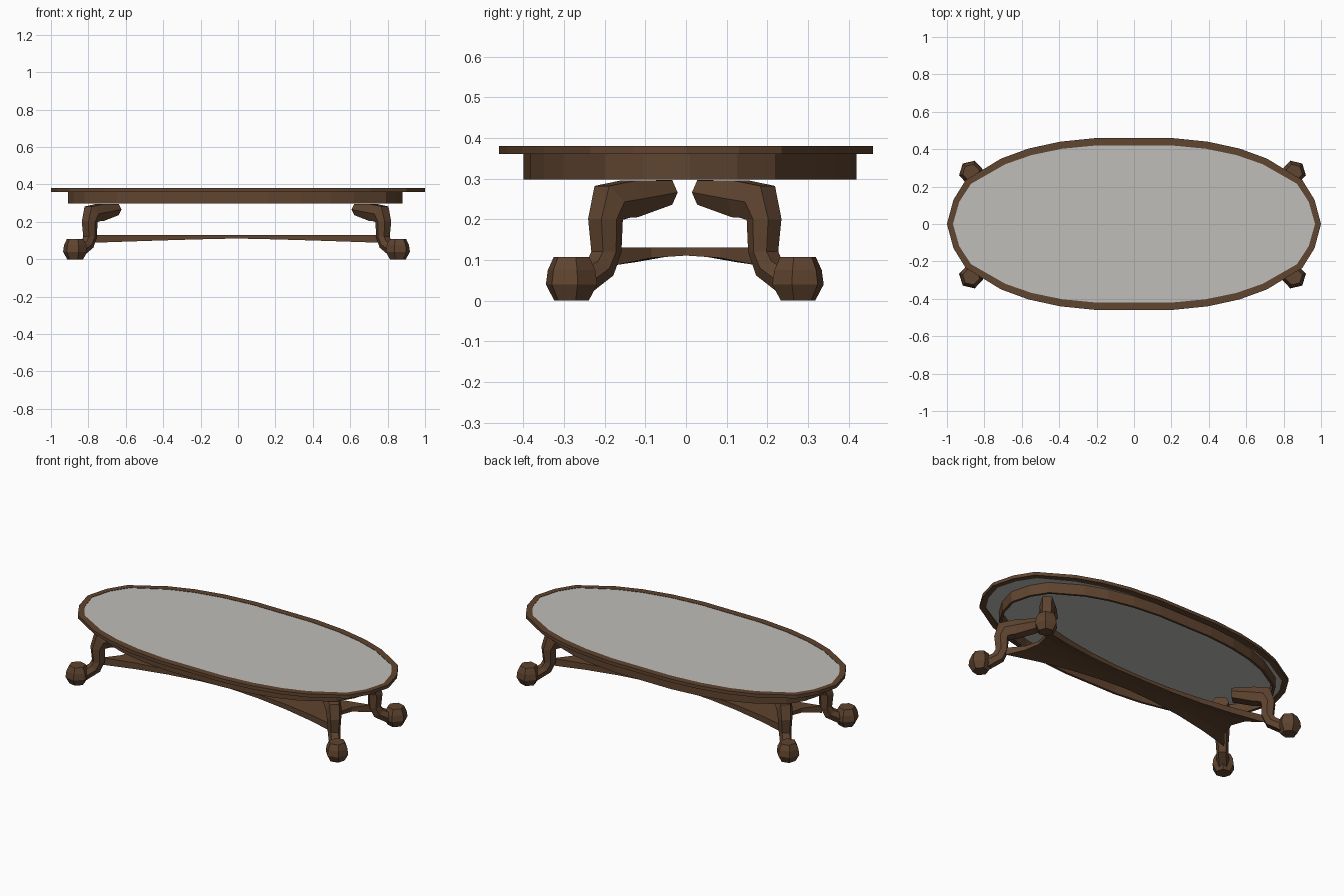
import bpy, bmesh, math
from math import sin, cos, radians

if "Cube" in bpy.data.objects:
    bpy.data.objects.remove(bpy.data.objects["Cube"])


def material(name, rgb):
    m = bpy.data.materials.new(name)
    m.diffuse_color = (*rgb, 1)
    m.use_nodes = True
    m.node_tree.nodes["Principled BSDF"].inputs["Base Color"].default_value = m.diffuse_color
    return m


WOOD = material("dark wood", (0.115, 0.058, 0.029))
GLASS = material("grey glass", (0.52, 0.51, 0.49))


def finish(name, bm, mat):
    bmesh.ops.recalc_face_normals(bm, faces=bm.faces[:])
    me = bpy.data.meshes.new(name)
    bm.to_mesh(me)
    bm.free()
    me.materials.append(mat)
    ob = bpy.data.objects.new(name, me)
    bpy.context.collection.objects.link(ob)
    return ob


def loft(bm, rings, close=False, caps=True):
    vs = [[bm.verts.new(p) for p in r] for r in rings]
    n = len(vs[0])
    pairs = list(zip(vs, vs[1:])) + ([(vs[-1], vs[0])] if close else [])
    for a, b in pairs:
        for i in range(n):
            j = (i + 1) % n
            bm.faces.new((a[i], a[j], b[j], b[i]))
    if caps and not close:
        bm.faces.new(vs[0])
        bm.faces.new(vs[-1])


# oval outline of the top, one quarter mirrored four ways
Q = [(.965, .13), (.9, .235), (.71, .35), (.565, .403), (.395, .44), (.2, .46)]
half = [(1, 0)] + Q + [(-x, y) for x, y in reversed(Q)]
OVAL = half + [(-x, -y) for x, y in half]


def oval(z, sx, sy, cx=0, cy=0):
    return [(x * sx + cx, y * sy + cy, z) for x, y in OVAL]


def oval_band(name, z0, z1, outer, inner, c=(0, 0)):
    bm = bmesh.new()
    loft(bm, [oval(z0, *outer, *c), oval(z1, *outer, *c),
              oval(z1, *inner, *c), oval(z0, *inner, *c)], close=True)
    finish(name, bm, WOOD)


# top rim, apron under it, and glass panel
oval_band("top_rim", .36, .38, (1, 1), (.968, .915))
oval_band("apron", .298, .362, (.895, .89), (.88, .86), (-.015, .01))
bm = bmesh.new()
loft(bm, [oval(.364, .97, .918), oval(.378, .97, .918)])
finish("glass_panel", bm, GLASS)

# leg path sections: distance along diagonal, height, angle, width, depth
SECTIONS = [(0, .266, 0, .095, .06), (.12, .25, -5, .095, .09),
            (.175, .243, -42, .088, .105), (.198, .2, -88, .08, .072),
            (.195, .12, -88, .07, .062), (.215, .08, -55, .066, .062),
            (.29, .04, -30, .07, .06)]
# foot lathe: radius, height
FOOT = [(.044, 0), (.066, .04), (.061, .075), (.046, .107)]
HEX = [(.5, 0), (.3, .5), (-.3, .5), (-.5, 0), (-.3, -.5), (.3, -.5)]
DX, DY = cos(radians(47)), sin(radians(47))


def leg(name, sx, sy):
    def place(s, b, z):
        return (sx * (.65 + s * DX + b * DY) - .008,
                sy * (.05 + s * DY - b * DX) - .003, z)
    bm = bmesh.new()
    rings = []
    for s, z, a, w, d in SECTIONS:
        a = radians(a)
        rings.append([place(s - sin(a) * v * d, u * w, z + cos(a) * v * d)
                      for u, v in HEX])
    loft(bm, rings)
    loft(bm, [[place(.312 + r * cos(k * math.pi / 3), r * sin(k * math.pi / 3), z)
               for k in range(6)] for r, z in FOOT])
    finish(name, bm, WOOD)


for sx, side in ((-1, "left"), (1, "right")):
    for sy, end in ((-1, "front"), (1, "back")):
        leg(f"{end}_{side}_leg", sx, sy)

# low shelf with hollowed sides and a gently arched underside
bm = bmesh.new()
N, M = 8, 4
rings = []
for i in range(N + 1):
    u = 2 * i / N - 1
    top, low = [], []
    for j in range(M + 1):
        v = 2 * j / M - 1
        x = .775 * u - .09 * (1 - v * v) * u ** 3 - .008
        y = v * (.065 + .105 * u * u)
        top.append((x, y, .131))
        low.append((x, y, .111 - .023 * abs(u) ** 1.2 * v * v))
    rings.append(top + low[::-1])
loft(bm, rings, caps=False)
bm.verts.ensure_lookup_table()
K = 2 * (M + 1)
for base in (0, N * K):
    for j in range(M):
        bm.faces.new([bm.verts[base + k] for k in (j, j + 1, K - 2 - j, K - 1 - j)])
finish("shelf", bm, WOOD)
